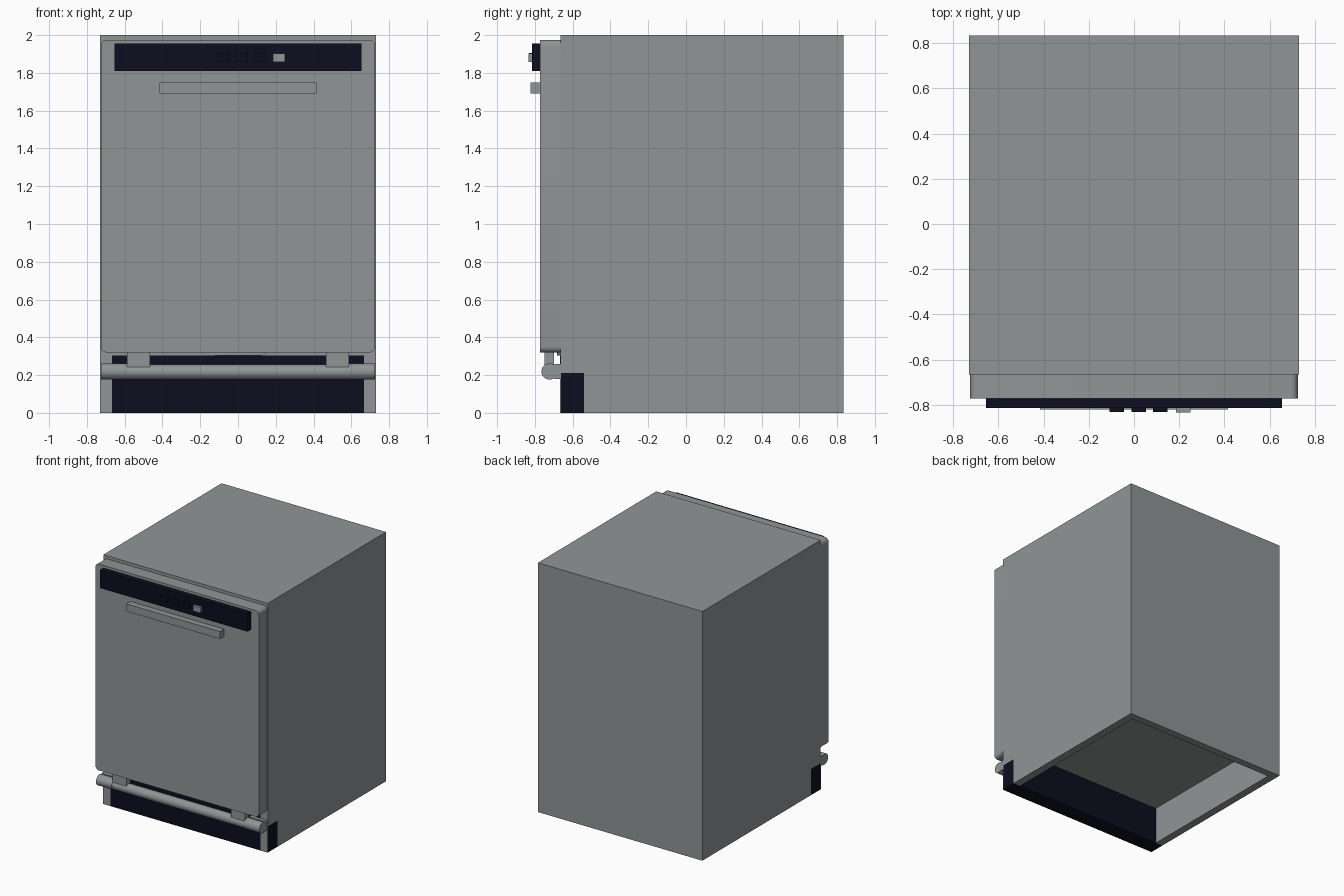
import bpy, math

if "Cube" in bpy.data.objects:
    bpy.data.objects.remove(bpy.data.objects["Cube"])


def material(name, rgb):
    m = bpy.data.materials.new(name)
    m.diffuse_color = (*rgb, 1)
    m.use_nodes = True
    m.node_tree.nodes["Principled BSDF"].inputs["Base Color"].default_value = m.diffuse_color
    return m


STEEL = material("steel grey", (0.28, 0.30, 0.305))
DARK = material("dark navy", (0.004, 0.004, 0.014))


def box(name, x, y, z, mat):
    """Box from (min, max) pairs on each axis."""
    bpy.ops.mesh.primitive_cube_add(size=1, location=[(a + b) / 2 for a, b in (x, y, z)])
    o = bpy.context.object
    o.name = name
    o.scale = [b - a for a, b in (x, y, z)]
    bpy.ops.object.transform_apply(location=False, rotation=False, scale=True)
    o.data.materials.append(mat)
    return o


def rod(name, x0, x1, y, z, r, mat):
    """Smooth cylinder lying along x."""
    bpy.ops.mesh.primitive_cylinder_add(vertices=32, radius=r, depth=x1 - x0,
                                        location=((x0 + x1) / 2, y, z),
                                        rotation=(0, math.pi / 2, 0))
    o = bpy.context.object
    o.name = name
    o.data.materials.append(mat)
    bpy.ops.object.shade_smooth_by_angle()
    return o


def cut(target, cutter):
    m = target.modifiers.new("cut", 'BOOLEAN')
    m.operation = 'DIFFERENCE'
    m.solver = 'EXACT'
    m.object = cutter
    cutter.hide_render = True
    cutter.hide_set(True)


# Cabinet with an open underside and notched front feet
cabinet = box("cabinet", (-0.73, 0.73), (-0.665, 0.835), (0, 2), STEEL)
cut(cabinet, box("underside_cutter", (-0.667, 0.667), (-0.9, 0.775), (-0.2, 0.3), STEEL))
cut(cabinet, box("foot_cutter", (-1, 1), (-0.9, -0.54), (-0.2, 0.21), STEEL))

# Kick plate and foot blocks with grey fronts
box("kick_plate", (-0.667, 0.667), (-0.666, -0.54), (0, 0.305), DARK)
for s, side in ((-1, "left"), (1, "right")):
    xs = sorted((s * 0.667, s * 0.73))
    box(side + "_foot_block", xs, (-0.661, -0.54), (0, 0.21), DARK)
    box(side + "_foot_front", xs, (-0.666, -0.661), (0, 0.21), STEEL)

# Door with rounded corners
door = box("door", (-0.725, 0.725), (-0.772, -0.665), (0.32, 1.975), STEEL)
bev = door.modifiers.new("corners", 'BEVEL')
bev.width, bev.segments, bev.limit_method = 0.03, 6, 'WEIGHT'
weights = door.data.attributes.new("bevel_weight_edge", 'FLOAT', 'EDGE')
for e in door.data.edges:
    a, b = (door.data.vertices[i].co for i in e.vertices)
    weights.data[e.index].value = 1.0 if abs(a.y - b.y) > 0.05 else 0.0
bpy.context.view_layer.objects.active = door
bpy.ops.object.modifier_apply(modifier="corners")
bpy.ops.object.shade_smooth_by_angle()

# Control panel, buttons and handle
box("control_panel", (-0.655, 0.655), (-0.815, -0.772), (1.81, 1.955), DARK)
for i, x in enumerate((-0.077, 0.022, 0.117)):
    box(f"button_{i + 1}", (x - 0.032, x + 0.032), (-0.832, -0.815), (1.86, 1.905), DARK)
box("power_button", (0.185, 0.25), (-0.835, -0.815), (1.858, 1.902), STEEL)
box("handle", (-0.415, 0.415), (-0.822, -0.772), (1.69, 1.75), STEEL)

# Lower bar, its collars, hangers and mounts
rod("lower_bar", -0.59, 0.59, -0.722, 0.217, 0.039, STEEL)
for s, side in ((-1, "left"), (1, "right")):
    xs = sorted((s * 0.587, s * 0.725))
    rod(side + "_bar_collar", *xs, -0.722, 0.219, 0.043, STEEL)
    box(side + "_bar_mount", xs, (-0.695, -0.665), (0.18, 0.26), STEEL)
    box(side + "_bar_hanger", sorted((s * 0.465, s * 0.587)), (-0.75, -0.70), (0.235, 0.321), STEEL)

# Shallow rounded boss under the door
bpy.ops.mesh.primitive_cylinder_add(vertices=48, radius=0.155, depth=0.017, location=(0, -0.66, 0.3125))
boss = bpy.context.object
boss.name = "door_boss"
boss.scale.y = 0.15
boss.data.materials.append(STEEL)
bpy.ops.object.shade_smooth_by_angle()
